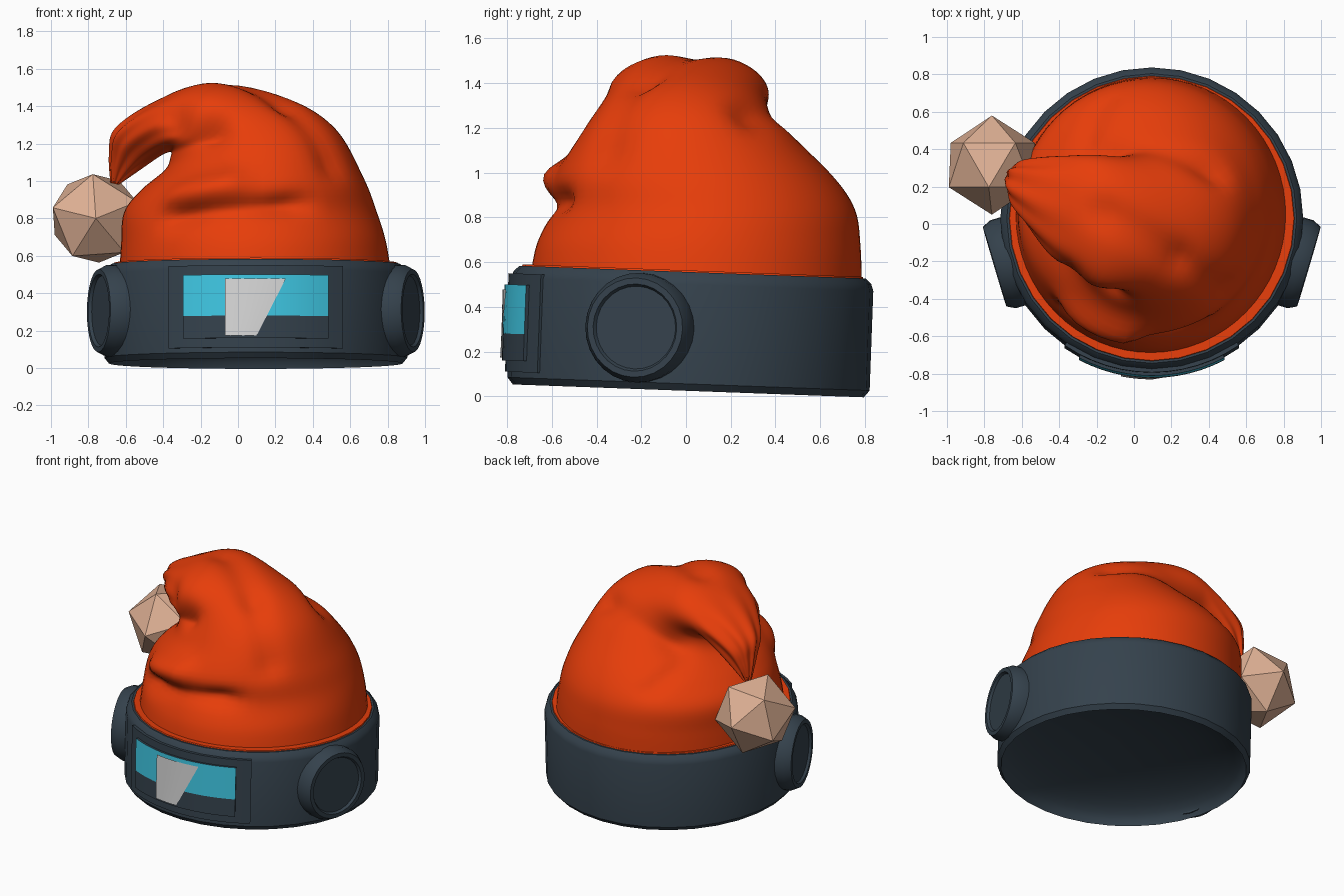
import bpy, bmesh, math
from mathutils import Matrix, Vector

if "Cube" in bpy.data.objects:
    bpy.data.objects.remove(bpy.data.objects["Cube"])

def mat(name, c):
    m = bpy.data.materials.new(name)
    m.diffuse_color = (*c, 1)
    m.use_nodes = True
    m.node_tree.nodes["Principled BSDF"].inputs["Base Color"].default_value = m.diffuse_color
    return m

ORANGE = mat("orange cloth", (0.80, 0.047, 0.003))
SLATE = mat("dark slate", (0.035, 0.054, 0.073))
CYAN = mat("cyan", (0.05, 0.58, 0.78))
GREY = mat("light grey", (0.69, 0.69, 0.69))
TAN = mat("tan", (0.74, 0.44, 0.30))

CX, CY = 0.095, 0.02
# headband leans back slightly: everything on it shares this transform
TILT = Matrix.Translation((CX, CY, 0.29)) @ Matrix.Rotation(math.radians(-2.1), 4, 'X') @ Matrix.Translation((0, 0, -0.29))

def make(name, verts, faces, mats, matrix=Matrix(), smooth=35, rule=None):
    me = bpy.data.meshes.new(name)
    me.from_pydata([matrix @ Vector(v) for v in verts], [], faces)
    bm = bmesh.new()
    bm.from_mesh(me)
    bmesh.ops.remove_doubles(bm, verts=bm.verts, dist=1e-5)
    bmesh.ops.recalc_face_normals(bm, faces=bm.faces)
    bm.to_mesh(me)
    bm.free()
    for m in mats:
        me.materials.append(m)
    if rule:
        for p in me.polygons:
            p.material_index = rule(p)
    ob = bpy.data.objects.new(name, me)
    bpy.context.collection.objects.link(ob)
    bpy.ops.object.select_all(action='DESELECT')
    ob.select_set(True)
    bpy.context.view_layer.objects.active = ob
    bpy.ops.object.shade_smooth_by_angle(angle=math.radians(smooth))
    return ob

def skin(rings):
    """Join equal-length rings of points into a capped tube."""
    n = len(rings[0])
    verts = [p for r in rings for p in r]
    faces = [(i * n + j, i * n + (j + 1) % n, (i + 1) * n + (j + 1) % n, (i + 1) * n + j)
             for i in range(len(rings) - 1) for j in range(n)]
    faces += [tuple(range(n)), tuple(range(len(verts) - n, len(verts)))]
    return verts, faces

def lathe(name, profile, segs, matrix, material=SLATE):
    rings = [[(r * math.cos(2 * math.pi * j / segs), r * math.sin(2 * math.pi * j / segs), z)
              for j in range(segs)] for r, z in profile]
    return make(name, *skin(rings), [material], matrix)

def sector(name, r0, r1, half, zs, mats, rule=None):
    """Curved plate on the front of the band, between radii r0 and r1."""
    a, rings, k = math.radians(half), [], 12
    for i in range(k + 1):
        t = -a + 2 * a * i / k
        pts = [(r0, z) for z in zs] + [(r1, z) for z in reversed(zs)]
        rings.append([(r * math.sin(t), -r * math.cos(t), z) for r, z in pts])
    return make(name, *skin(rings), mats, TILT, 30, rule)

# headband with a shallow domed hollow underneath
dome = [(0.785 * math.cos(a), 0.024 + 0.22 * math.sin(a)) for a in (math.pi / 2 * i / 10 for i in range(10))]
lathe("headband", [(0.02, 0.244)] + dome[::-1] +
      [(0.81, 0.055), (0.81, 0.50), (0.80, 0.53),
       (0.775, 0.555), (0.75, 0.555), (0.74, 0.535), (0.02, 0.535)], 32, TILT)

# cloth edge showing just inside the headband
lathe("cloth_lip", [(0.69, 0.54), (0.768, 0.54), (0.76, 0.562), (0.69, 0.562)], 32, TILT, ORANGE)

# round side discs with a recessed face
for side, name in ((1, "right_disc"), (-1, "left_disc")):
    d = Vector((side * math.cos(math.radians(16.5)), -math.sin(math.radians(16.5)), 0))
    m = TILT @ Matrix.Translation((0, 0, 0.298)) @ d.to_track_quat('Z', 'Y').to_matrix().to_4x4()
    lathe(name, [(0.245, 0.765), (0.245, 0.83), (0.222, 0.876), (0.195, 0.876),
                 (0.185, 0.86), (0.001, 0.86)], 28, m)

# front frame and two-tone panel
sector("panel_frame", 0.79, 0.822, 34.5, [0.08, 0.52], [SLATE])
sector("front_panel", 0.80, 0.838, 27.7, [0.13, 0.25, 0.47], [SLATE, CYAN],
       lambda p: 1 if p.center.z > 0.285 and abs(p.normal.z) < 0.5 and p.normal.y < -0.7 else 0)

# plain slanted grey plate on the panel
pts, K = [], 6
for i in range(K + 1):
    for x0, x1, z in ((-0.165, 0.005, 0.143), (-0.165, 0.16, 0.447)):
        x = x0 + (x1 - x0) * i / K
        pts.append((x, -math.sqrt(0.846 ** 2 - x * x), z))
make("slanted_plate", pts, [(2 * i, 2 * i + 2, 2 * i + 3, 2 * i + 1) for i in range(K)], [GREY], TILT)

# cloth cap: each section is (left x, left z, right x, right z, front y, back y)
S = [(-0.635, 0.50, 0.82, 0.50, -0.70, 0.785),
     (-0.625, 0.66, 0.79, 0.68, -0.67, 0.78),
     (-0.61, 0.83, 0.74, 0.84, -0.60, 0.755),
     (-0.52, 0.95, 0.67, 1.02, -0.58, 0.655),
     (-0.39, 1.06, 0.52, 1.28, -0.465, 0.46),
     (-0.36, 1.13, 0.27, 1.44, -0.38, 0.37),
     (-0.36, 1.155, -0.12, 1.54, -0.34, 0.37),
     (-0.40, 1.14, -0.43, 1.43, -0.20, 0.36),
     (-0.48, 1.09, -0.65, 1.28, 0.02, 0.34),
     (-0.57, 1.03, -0.685, 1.14, 0.15, 0.31),
     (-0.64, 0.98, -0.68, 0.99, 0.23, 0.28)]

def catmull(a, b, c, d, t):
    return 0.5 * (2 * b + (c - a) * t + (2 * a - 5 * b + 4 * c - d) * t * t + (3 * b - a - 3 * c + d) * t ** 3)

# folds along a line: start, end, width, push from the middle of the cap
FOLDS = [((-0.36, -0.50, 0.80), (0.36, -0.58, 0.88), 0.06, -0.06),    # front crease
         ((-0.35, -0.50, 0.93), (-0.05, -0.56, 0.97), 0.09, 0.07),    # front bulge
         ((0.45, 0.28, 1.27), (-0.30, 0.40, 1.14), 0.08, -0.05),      # under the tail, back
         ((-0.27, 0.45, 1.06), (-0.17, 0.64, 0.92), 0.05, -0.03),
         ((-0.15, 0.06, 1.53), (0.20, -0.15, 1.42), 0.09, -0.04),     # crown valley
         ((0.26, -0.20, 1.37), (0.48, -0.34, 1.08), 0.08, -0.04),
         ((-0.32, -0.24, 1.32), (-0.12, -0.34, 1.27), 0.08, -0.07)]   # inside of the curl
MID = Vector((0.06, 0.03, 0.85))

def push(p):
    total = 0
    for a, b, w, amount in FOLDS:
        a, b = Vector(a), Vector(b)
        t = min(1, max(0, (p - a).dot(b - a) / (b - a).length_squared))
        total += amount * math.exp(-((p - a - (b - a) * t).length / w) ** 2)
    return (p - MID).normalized() * total

rings, STEP, SEG = [], 6, 64
for i in range((len(S) - 1) * STEP + 1):
    k = min(i // STEP, len(S) - 2)
    t = i / STEP - k
    q = [S[max(k - 1, 0)], S[k], S[k + 1], S[min(k + 2, len(S) - 1)]]
    lx, lz, rx, rz, fy, by = (catmull(*v, t) for v in zip(*q))
    u = max(0, i / STEP - 6.5) / 3.5
    ring = []
    for j in range(SEG):
        th = 2 * math.pi * j / SEG
        w = 1 + 0.13 * u * math.cos(9 * th)          # gathers toward the tail tip
        c, s = w * math.cos(th), w * math.sin(th)
        p = Vector(((lx + rx + c * (rx - lx)) / 2, (fy + by + s * (by - fy)) / 2, (lz + rz + c * (rz - lz)) / 2))
        ring.append(p + push(p))
    rings.append(ring)
make("cloth_cap", *skin(rings), [ORANGE], smooth=50)

# faceted pompom
bpy.ops.mesh.primitive_ico_sphere_add(subdivisions=1, radius=0.265, location=(-0.76, 0.315, 0.80),
                                      rotation=(math.radians(90), math.radians(-22), 0))
pom = bpy.context.object
pom.name = "pompom"
pom.data.materials.append(TAN)
